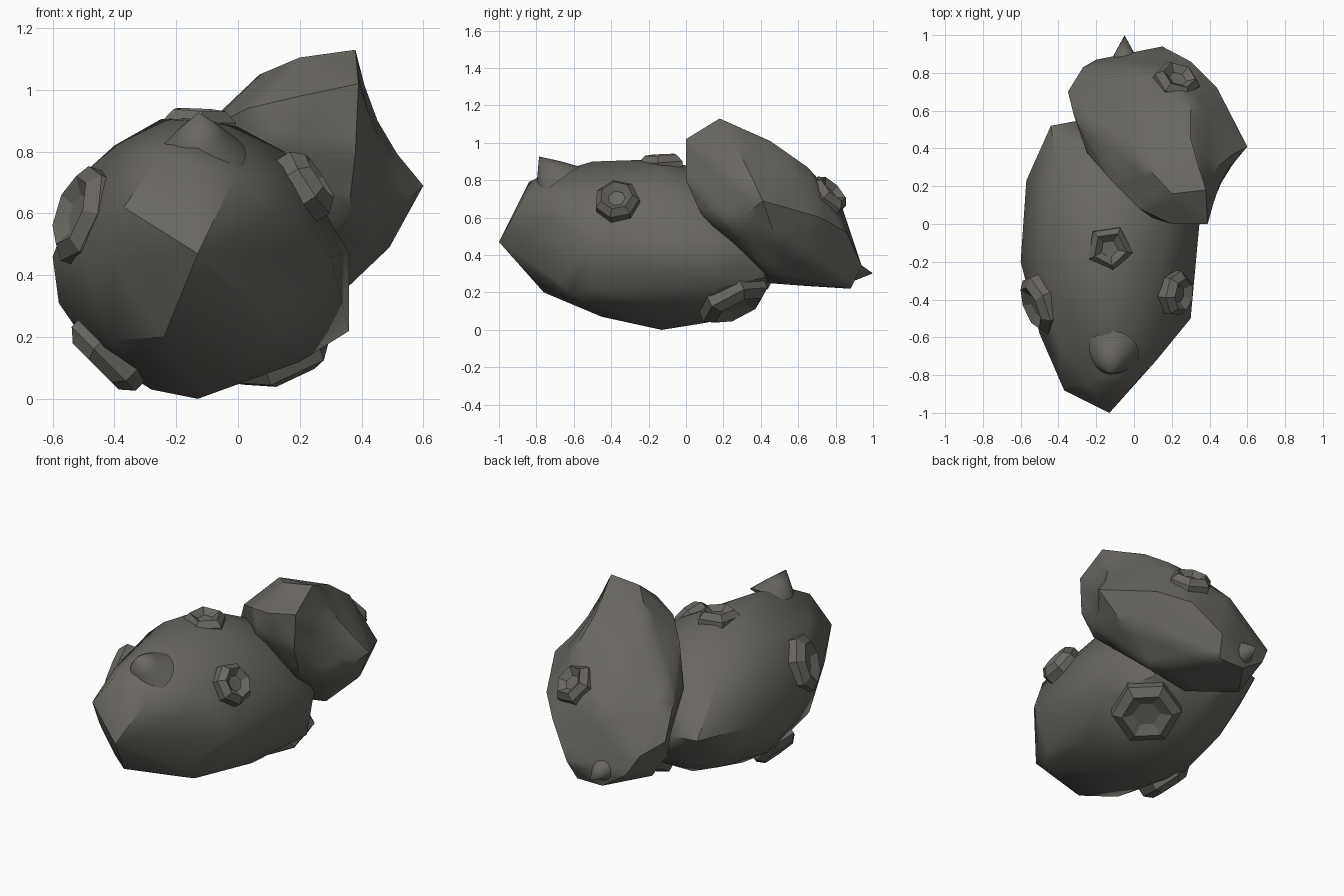
import bpy, bmesh, math
from mathutils import Vector

if "Cube" in bpy.data.objects:
    bpy.data.objects.remove(bpy.data.objects["Cube"])

rock = bpy.data.materials.new("dark_rock")
rock.diffuse_color = (.14, .133, .118, 1)
rock.use_nodes = True
rock.node_tree.nodes["Principled BSDF"].inputs["Base Color"].default_value = rock.diffuse_color


def finish(name, bm, angle):
    bmesh.ops.recalc_face_normals(bm, faces=bm.faces[:])
    me = bpy.data.meshes.new(name)
    bm.to_mesh(me)
    bm.free()
    me.materials.append(rock)
    ob = bpy.data.objects.new(name, me)
    bpy.context.collection.objects.link(ob)
    bpy.ops.object.select_all(action='DESELECT')
    ob.select_set(True)
    bpy.context.view_layer.objects.active = ob
    bpy.ops.object.shade_smooth_by_angle(angle=math.radians(angle))
    return ob


def hull(name, points, angle, dents=()):
    bm = bmesh.new()
    for p in points:
        bm.verts.new(p)
    bmesh.ops.convex_hull(bm, input=bm.verts[:])
    bmesh.ops.delete(bm, geom=[v for v in bm.verts if not v.link_faces], context='VERTS')
    if dents:
        # press soft hollows into the faceted form
        bmesh.ops.subdivide_edges(bm, edges=bm.edges[:], cuts=3, use_grid_fill=True)
        for centre, push, radius in dents:
            for v in bm.verts:
                d = (v.co - Vector(centre)).length / radius
                if d < 1:
                    v.co += Vector(push) * (1 - d * d)
    return finish(name, bm, angle)


def lathe(name, pos, normal, profile, sides, angle, turn=0):
    # revolve (radius, height) points around a surface normal
    q = Vector(normal).to_track_quat('Z', 'Y')
    bm = bmesh.new()
    rings = []
    for r, h in profile:
        ring = []
        for i in range(sides if r > 0 else 1):
            a = turn + 2 * math.pi * i / sides
            ring.append(bm.verts.new(Vector(pos) + q @ Vector((r * math.cos(a), r * math.sin(a), h))))
        rings.append(ring)
    for a, b in zip(rings, rings[1:]):
        for i in range(sides):
            j = (i + 1) % sides
            if len(b) == 1:
                bm.faces.new((a[i], a[j], b[0]))
            else:
                bm.faces.new((a[i], a[j], b[j], b[i]))
    return finish(name, bm, angle)


# Large lobe: outlines in the three main planes plus rounded corners between
side = [(-1, .47), (-.8, .81), (-.5, .9), (-.2, .91), (.05, .87), (.35, .72),
        (.5, .5), (.44, .22), (.12, .04), (-.13, 0), (-.45, .07), (-.73, .22)]
plan = [(-.5, -.58), (-.6, -.2), (-.57, .23), (-.44, .52), (-.28, .55),
        (.3, -.5), (.31, -.1)]
section = [(-.58, .31), (-.5, .73), (-.4, .82), (-.25, .905), (0, .88), (.15, .8),
           (.25, .66), (.31, .3), (.2, .12), (-.28, .03), (-.47, .15)]
pts = [(-.13, y, z) for y, z in side]
pts += [(x, y, .46) for x, y in plan]
pts += [(x, -.15, z) for x, z in section]
for sx in (-1, 1):
    for sy in (-1, 1):
        for sz in (-1, 1):
            pts.append((-.13 + sx * .27, -.18 + sy * .44, .455 + sz * .265))
pts += [(-.25, -.84, .79), (-.37, -.88, .62), (-.01, -.86, .72), (.12, -.72, .6),
        (-.4, -.77, .44), (-.24, -.76, .2), (.12, -.68, .25), (.2, -.5, .21),
        (.36, .15, .47), (.36, .15, .22), (.25, .41, .47), (.2, .42, .28)]
hull("large_lobe", pts, 40)

# Small leaning lobe behind, slightly hollowed on its right flank
hull("small_lobe", [
    (.38, .18, 1.13), (.2, .16, 1.105), (.39, 0, 1.02), (.2, 0, .98), (.1, .03, .83),
    (.38, 0, .8), (.36, .08, .62), (.03, .08, .94), (-.12, .23, .86), (.07, .3, 1.05),
    (.3, .45, 1.01), (.3, .65, .87), (.03, .62, .88), (.46, .28, .9), (.6, .41, .69),
    (.44, .72, .6), (.49, .48, .49), (.46, .24, .55), (.3, .86, .52), (.15, .81, .69),
    (.15, .94, .34), (0, .83, .67), (-.25, .38, .68), (-.32, .58, .68), (-.35, .7, .5),
    (-.27, .83, .44), (-.2, .87, .32), (-.05, .88, .22), (.12, .88, .22),
    (-.22, .64, .235), (-.22, .5, .3), (0, .44, .25), (.28, .45, .29), (.36, .65, .38)], 35,
    [((.48, .26, .87), (-.04, .015, -.01), .26)])

# Raised crater rims
craters = [
    ("top_crater", (-.13, -.13, .9), (.05, -.05, 1), .125, 5, .3),
    ("right_crater", (.235, -.37, .7), (.85, -.1, .55), .122, 7, 0),
    ("left_crater", (-.515, -.43, .6), (-.88, -.35, .3), .165, 7, 0),
    ("rear_crater", (.23, .765, .73), (.3, .68, .68), .125, 6, .25),
    ("belly_crater", (.13, .265, .135), (.3, .42, -.87), .195, 6, .1),
    ("lower_left_crater", (-.435, -.24, .13), (-.7, 0, -.7), .15, 6, .3),
]
for name, pos, normal, r, n, turn in craters:
    lathe(name, pos, normal, [(r, -.06), (r, 0), (.72 * r, .036), (.45 * r, .012),
                              (.38 * r, .006), (0, .004)], n, 20, turn)

# Pointed outcrops
lathe("front_outcrop", (-.12, -.7, .81), (-.05, -.55, .75),
      [(.145, -.03), (.075, .06), (0, .145)], 20, 50)
lathe("rear_outcrop", (-.05, .85, .32), (0, 1, -.12),
      [(.09, -.03), (.06, .04), (0, .15)], 16, 50)
